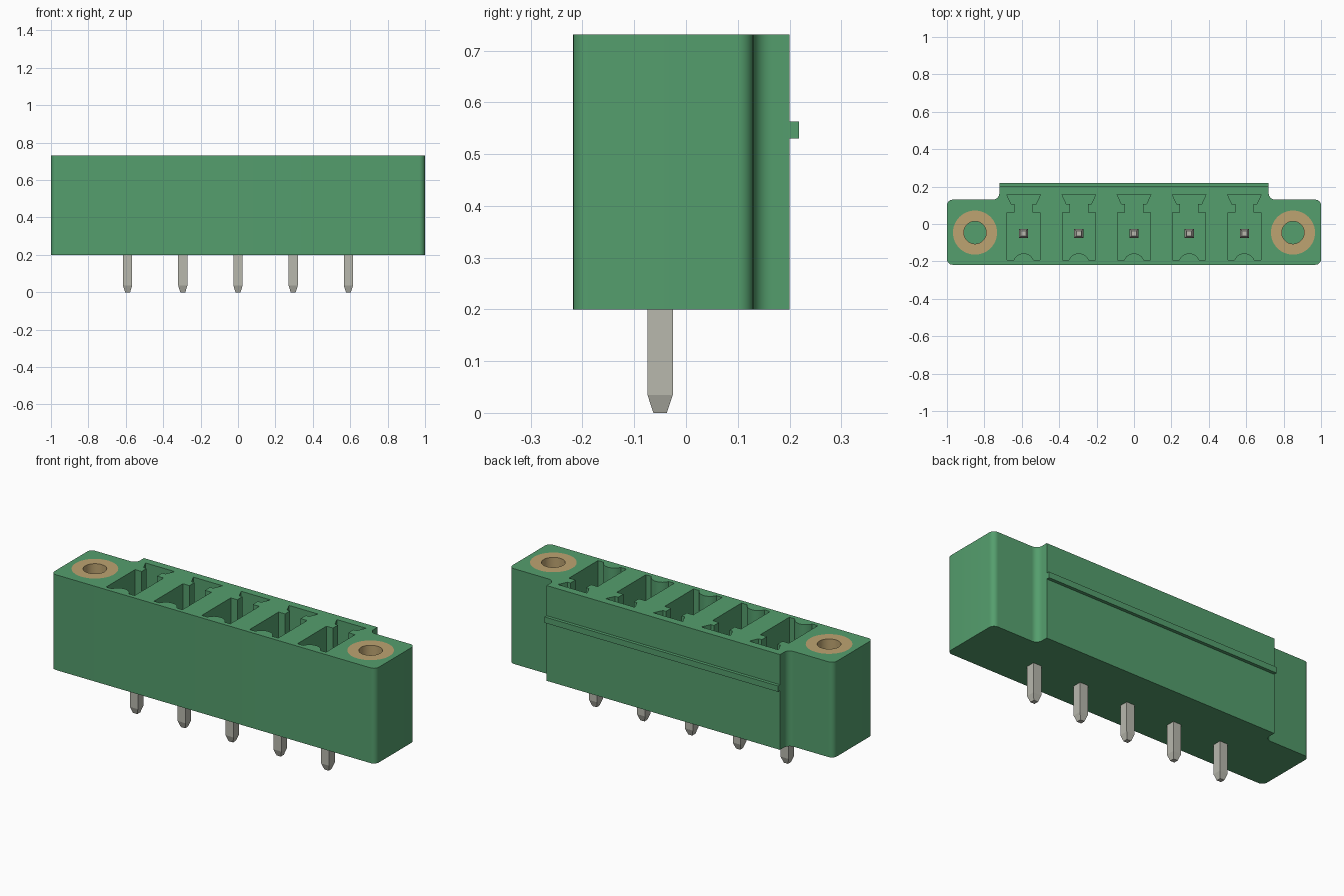
import bpy, bmesh, math

cube = bpy.data.objects.get("Cube")
if cube:
    bpy.data.objects.remove(cube, do_unlink=True)

BOTTOM, TOP = 0.2, 0.731
CAVITY_FLOOR, INSERT_FLOOR = 0.29, 0.36
PIN_Y = -0.05
PIN_XS = [0.295 * i for i in range(-2, 3)]
INSERT_XS, INSERT_Y = (-0.85, 0.85), -0.046


def material(name, rgb):
    m = bpy.data.materials.new(name)
    m.use_nodes = True
    m.diffuse_color = (*rgb, 1)
    m.node_tree.nodes["Principled BSDF"].inputs["Base Color"].default_value = (*rgb, 1)
    return m


green = material("green plastic", (0.089, 0.342, 0.153))
tin = material("tinned metal", (0.48, 0.48, 0.42))
brass = material("brass", (0.51, 0.37, 0.165))


def arc(cx, cy, r, a0, a1, n=8):
    """Points on an arc, angles in degrees."""
    out = []
    for i in range(n + 1):
        a = math.radians(a0 + (a1 - a0) * i / n)
        out.append((cx + r * math.cos(a), cy + r * math.sin(a)))
    return out


def prism(bm, pts, z0, z1):
    """Extrude a counter-clockwise outline from z0 to z1."""
    low = [bm.verts.new((x, y, z0)) for x, y in pts]
    high = [bm.verts.new((x, y, z1)) for x, y in pts]
    bm.faces.new(low[::-1])
    bm.faces.new(high)
    n = len(pts)
    for i in range(n):
        j = (i + 1) % n
        bm.faces.new((low[i], low[j], high[j], high[i]))


def make(name, bm, mat, smooth=False):
    bmesh.ops.recalc_face_normals(bm, faces=bm.faces)
    mesh = bpy.data.meshes.new(name)
    bm.to_mesh(mesh)
    bm.free()
    ob = bpy.data.objects.new(name, mesh)
    bpy.context.collection.objects.link(ob)
    mesh.materials.append(mat)
    if smooth:
        smooth_edges(ob)
    return ob


def smooth_edges(ob):
    bpy.ops.object.select_all(action='DESELECT')
    ob.select_set(True)
    bpy.context.view_layer.objects.active = ob
    bpy.ops.object.shade_smooth_by_angle(angle=math.radians(30))


# Housing: right half of the outline, mirrored
r = 0.03
half = arc(1 - r, -0.218 + r, r, -90, 0)
half += arc(1 - r, 0.13 - r, r, 0, 90)
half += arc(0.72 + 0.035, 0.13 + 0.035, 0.035, 270, 180)
half += [(0.72, 0.2)]
outline = half + [(-x, y) for x, y in reversed(half)]
bm = bmesh.new()
prism(bm, outline, BOTTOM, TOP)
housing = make("housing", bm, green)

# Cutter: plug cavities with dovetail key slots, and the insert bores
bm = bmesh.new()
side = [(0.088, -0.193), (0.088, 0.062), (0.048, 0.062),
        (0.048, 0.107), (0.067, 0.107), (0.09, 0.157)]
cavity = side + [(-x, y) for x, y in reversed(side)]
cavity += arc(0, -0.214, 0.057, 158.4, 21.6, 12)
for px in PIN_XS:
    prism(bm, [(px + x, y) for x, y in cavity], CAVITY_FLOOR, TOP + 0.1)
for ix in INSERT_XS:
    prism(bm, arc(ix, INSERT_Y, 0.118, 0, 360, 48)[:-1], INSERT_FLOOR, TOP + 0.1)
cutter = make("cavity_cutter", bm, green)
cutter.hide_render = True

mod = housing.modifiers.new("cavities", 'BOOLEAN')
mod.operation = 'DIFFERENCE'
mod.solver = 'EXACT'
mod.object = cutter
bpy.context.view_layer.objects.active = housing
bpy.ops.object.modifier_apply(modifier=mod.name)
bpy.data.objects.remove(cutter, do_unlink=True)
smooth_edges(housing)

# Latch ridge along the back
bm = bmesh.new()
prism(bm, [(-0.72, 0.195), (0.72, 0.195), (0.72, 0.218), (-0.72, 0.218)], 0.53, 0.563)
make("back_ridge", bm, green)

# Threaded inserts: rings with a rectangular section
for ix, label in zip(INSERT_XS, ("right", "left")):
    bm = bmesh.new()
    section = [(0.06, INSERT_FLOOR), (0.118, INSERT_FLOOR), (0.118, TOP), (0.06, TOP)]
    n = 48
    rings = []
    for i in range(n):
        a = 2 * math.pi * i / n
        rings.append([bm.verts.new((ix + q * math.cos(a), INSERT_Y + q * math.sin(a), z))
                      for q, z in section])
    for i in range(n):
        a, b = rings[i], rings[(i + 1) % n]
        for k in range(4):
            m = (k + 1) % 4
            bm.faces.new((a[k], b[k], b[m], a[m]))
    make("threaded_insert_" + label, bm, brass, True)

# Square contact pins, tapered at both ends
for i, px in enumerate(PIN_XS):
    bm = bmesh.new()
    prev = None
    for z, h in ((0, 0.013), (0.035, 0.0245), (0.565, 0.0245), (0.6, 0.013)):
        ring = [bm.verts.new((px + sx * h, PIN_Y + sy * h, z))
                for sx, sy in ((-1, -1), (1, -1), (1, 1), (-1, 1))]
        if prev is None:
            bm.faces.new(ring[::-1])
        else:
            for k in range(4):
                m = (k + 1) % 4
                bm.faces.new((prev[k], prev[m], ring[m], ring[k]))
        prev = ring
    bm.faces.new(prev)
    make("contact_pin_%d" % (i + 1), bm, tin)
